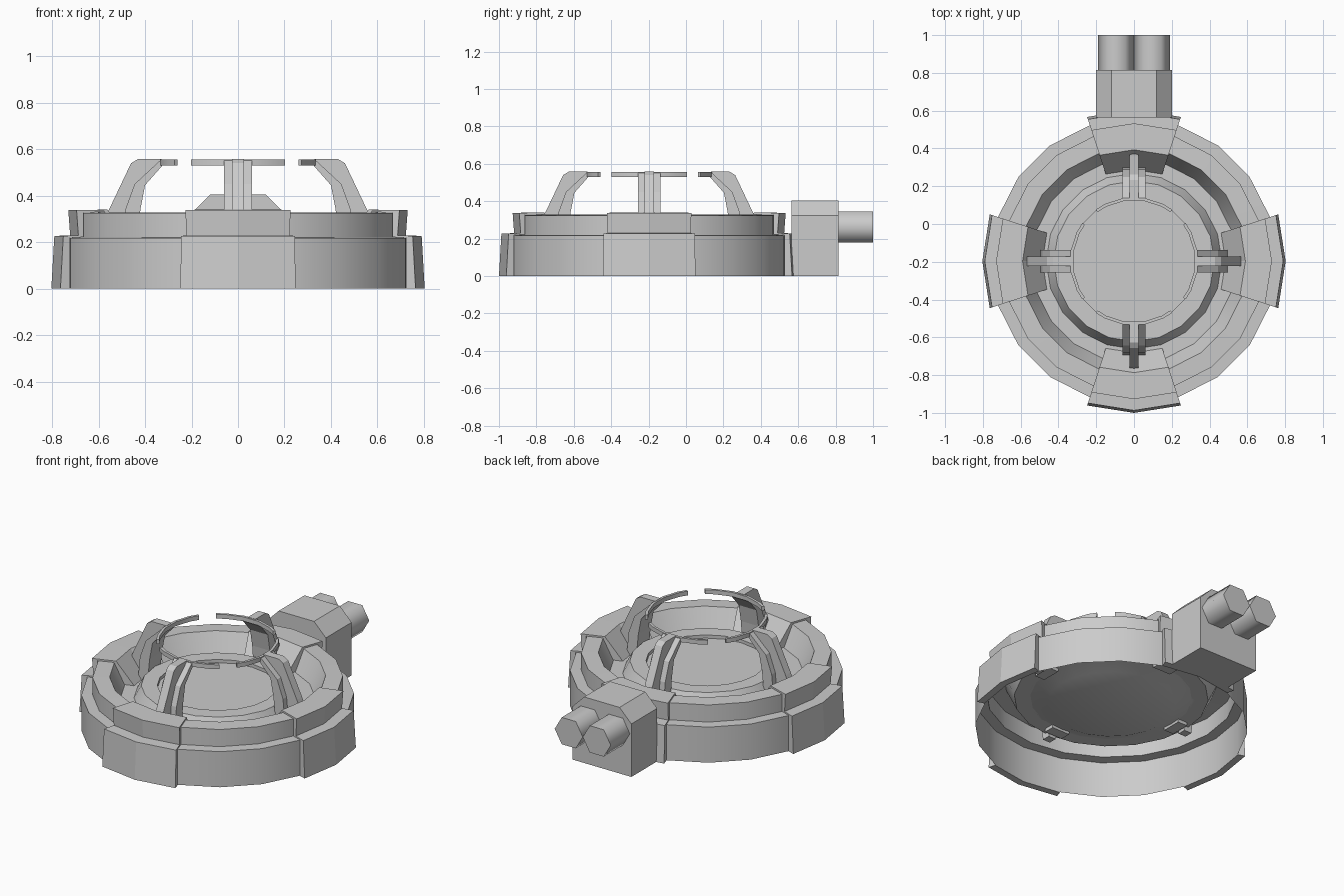
import bpy, bmesh
from math import sin, cos, pi, radians

if "Cube" in bpy.data.objects:
    bpy.data.objects.remove(bpy.data.objects["Cube"])

CY = -0.197   # centre of the round base in y


def make(name, verts, faces, smooth=0):
    me = bpy.data.meshes.new(name)
    bm = bmesh.new()
    vs = [bm.verts.new(v) for v in verts]
    for f in faces:
        bm.faces.new([vs[i] for i in f])
    bmesh.ops.recalc_face_normals(bm, faces=bm.faces)
    bm.to_mesh(me)
    bm.free()
    ob = bpy.data.objects.new(name, me)
    bpy.context.collection.objects.link(ob)
    if smooth:
        bpy.ops.object.select_all(action='DESELECT')
        bpy.context.view_layer.objects.active = ob
        ob.select_set(True)
        bpy.ops.object.shade_smooth_by_angle(angle=radians(smooth))
    return ob


def lathe(name, profile, angles, full=False, closed=False, caps='', smooth=0):
    """Sweep (radius, z) points about the base centre through the angles in degrees."""
    n, m = len(profile), len(angles)
    verts = [(r * cos(radians(a)), CY + r * sin(radians(a)), z)
             for a in angles for r, z in profile]
    faces = []
    for i in range(m if full else m - 1):
        j = (i + 1) % m
        for k in range(n if closed else n - 1):
            l = (k + 1) % n
            faces.append((i * n + k, j * n + k, j * n + l, i * n + l))
    if caps == 'ends':
        faces += [tuple(range(n)), tuple((m - 1) * n + k for k in range(n))]
    if caps == 'discs':
        faces += [tuple(i * n for i in range(m)), tuple(i * n + n - 1 for i in range(m))]
    return make(name, verts, faces, smooth)


def prism(name, ring_a, ring_b, smooth=0):
    """Solid between two matching outlines."""
    n = len(ring_a)
    faces = [tuple(range(n)), tuple(range(n, 2 * n))]
    faces += [(k, (k + 1) % n, n + (k + 1) % n, n + k) for k in range(n)]
    return make(name, ring_a + ring_b, faces, smooth)


def radial_plate(name, profile, half, angle):
    """Extrude a (radius, z) outline sideways, then turn it to the given angle."""
    c, s = cos(radians(angle)), sin(radians(angle))
    a, b = [[(r * c - t * s, CY + r * s + t * c, z) for r, z in profile] for t in (-half, half)]
    return prism(name, a, b)


ring20 = [i * 18 for i in range(20)]

# Hollow two-step base ring with sloped inside and flat trough floor
lathe("base_ring", [(0.757, 0), (0.757, 0.218), (0.695, 0.22), (0.695, 0.325),
                    (0.60, 0.328), (0.54, 0.2), (0.44, 0.2)],
      ring20, full=True, smooth=25)

# Raised centre drum with a shallow recessed top
lathe("centre_drum", [(0.36, 0.16), (0.45, 0.2), (0.465, 0.2), (0.425, 0.275), (0.335, 0.275),
                      (0.335, 0.255)],
      ring20, full=True, caps='discs', smooth=25)

# Four armour blocks clamped over the ring
block = [(0.803, 0), (0.79, 0.227), (0.722, 0.23), (0.73, 0.338), (0.59, 0.34), (0.485, 0.203),
         (0.545, 0.203), (0.602, 0.33), (0.698, 0.328), (0.698, 0.222), (0.76, 0.22), (0.76, 0)]
# Four claws: thin outer rib, wide inner plate, curved grip at the tip
rib = [(0.575, 0.29), (0.555, 0.34), (0.46, 0.54), (0.43, 0.558), (0.33, 0.558),
       (0.33, 0.54), (0.44, 0.45), (0.48, 0.34), (0.51, 0.17), (0.56, 0.17)]
plate = [(0.50, 0.18), (0.485, 0.34), (0.445, 0.45), (0.335, 0.552), (0.325, 0.552),
         (0.325, 0.53), (0.40, 0.445), (0.42, 0.34), (0.435, 0.18)]
grip = [(0.34, 0.53), (0.34, 0.556), (0.324, 0.556), (0.324, 0.53)]
for side, a in (("right", 0), ("back", 90), ("left", 180), ("front", 270)):
    lathe(side + "_block", block, [a - 18, a, a + 18], closed=True, caps='ends')
    radial_plate(side + "_claw_rib", rib, 0.025, a)
    radial_plate(side + "_claw_plate", plate, 0.06, a)
    lathe(side + "_claw_grip", grip, [a + d for d in (-36.5, -27, -9, 9, 27, 36.5)],
          closed=True, caps='ends', smooth=25)

# Rear housing with chamfered top
outline = [(-0.2, 0), (0.2, 0), (0.2, 0.325), (0.12, 0.405), (-0.12, 0.405), (-0.2, 0.325)]
prism("rear_housing", *[[(x, y, z) for x, z in outline] for y in (0.565, 0.815)])

# Two six-sided pipes on the housing
for name, cx in (("left_pipe", -0.095), ("right_pipe", 0.095)):
    prism(name, *[[(cx + 0.095 * cos(k * pi / 3), y, 0.262 + 0.095 * sin(k * pi / 3))
                   for k in range(6)] for y in (0.80, 1.0)], smooth=65)
